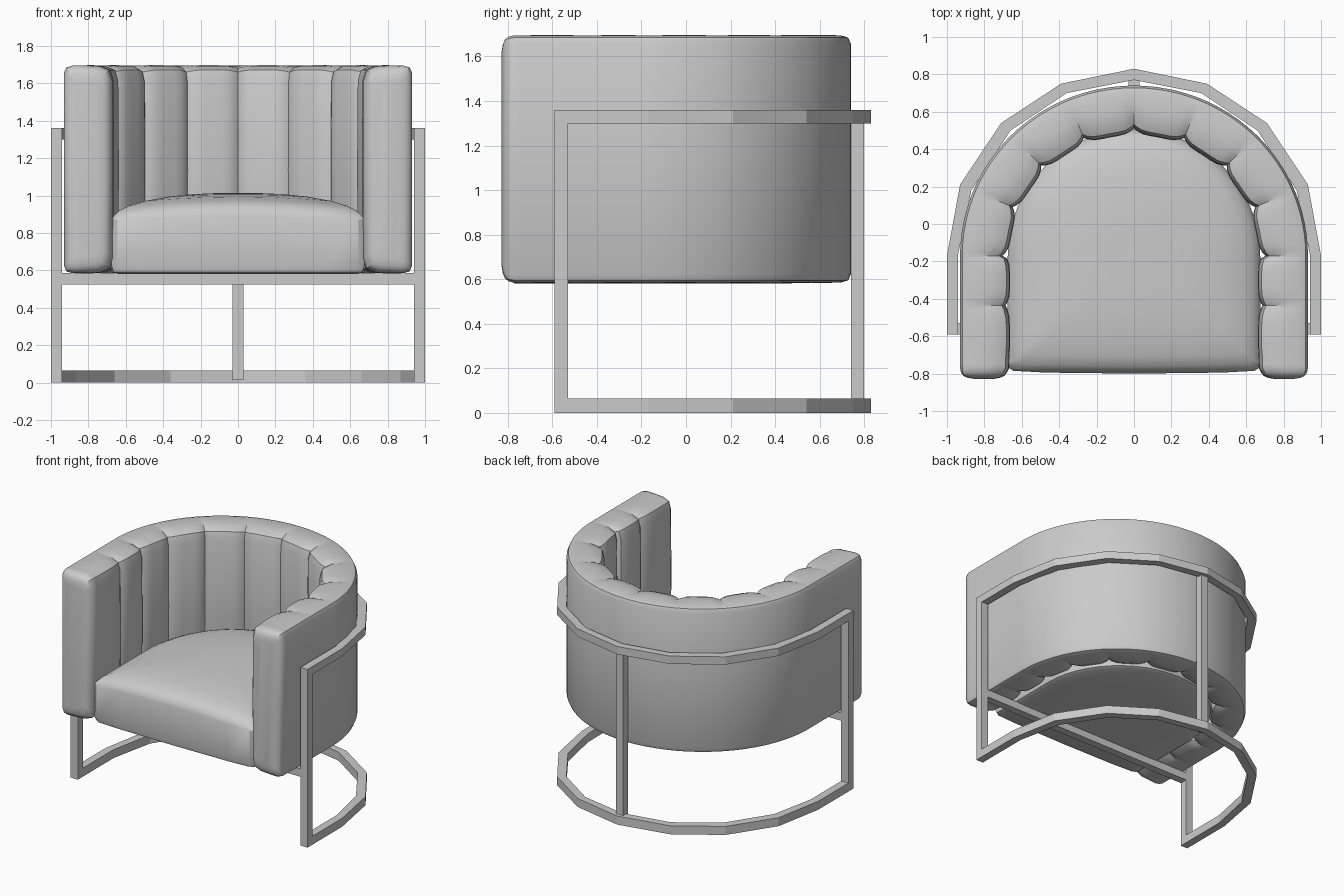
import bpy, bmesh, math

if "Cube" in bpy.data.objects:
    bpy.data.objects.remove(bpy.data.objects["Cube"])

def loft(name, rings, smooth=False):
    """Skin a list of equal-length closed rings and cap both ends."""
    bm = bmesh.new()
    vr = [[bm.verts.new(p) for p in r] for r in rings]
    n = len(vr[0])
    for a, b in zip(vr, vr[1:]):
        for i in range(n):
            j = (i + 1) % n
            bm.faces.new((a[i], a[j], b[j], b[i]))
    bm.faces.new(vr[0])
    bm.faces.new(vr[-1])
    bmesh.ops.recalc_face_normals(bm, faces=bm.faces[:])
    me = bpy.data.meshes.new(name)
    bm.to_mesh(me)
    bm.free()
    ob = bpy.data.objects.new(name, me)
    bpy.context.collection.objects.link(ob)
    if smooth:
        bpy.ops.object.select_all(action='DESELECT')
        bpy.context.view_layer.objects.active = ob
        ob.select_set(True)
        bpy.ops.object.shade_smooth_by_angle(angle=math.radians(30))
    return ob

def box(name, x0, x1, y0, y1, z0, z1):
    return loft(name, [[(x0, y0, z), (x1, y0, z), (x1, y1, z), (x0, y1, z)] for z in (z0, z1)])

# Metal frame: two faceted hoops, posts and a cross bar
OUT = [(1, -.59), (1, -.17), (.93, .21), (.71, .54), (.39, .75), (0, .83)]
INN = [(.94, -.59), (.94, -.16), (.87, .18), (.66, .50), (.36, .70), (0, .77)]

def hoop(name, z0, z1):
    def full(half):
        return half + [(-x, y) for x, y in half[-2::-1]]
    loft(name, [[(*o, z0), (*o, z1), (*i, z1), (*i, z0)] for o, i in zip(full(OUT), full(INN))])

hoop("base_hoop", 0, .065)
hoop("back_hoop", 1.30, 1.36)
box("front_post_right", .94, 1, -.59, -.53, 0, 1.36)
box("front_post_left", -1, -.94, -.59, -.53, 0, 1.36)
box("back_post", -.03, .03, .74, .80, .015, 1.33)
box("front_cross_bar", -.94, .94, -.59, -.53, .525, .585)

# Channelled backrest: one section swept round a U, pinched at each seam
CY, Z0, Z1 = -.17, .583, 1.697

def section(origin, inward, t, dip, inset=0):
    a, b = Z0 + dip, Z1 - dip
    prof = [(0, Z0 + .04), (.012, Z0 + .012), (.045, Z0 + .002), (t * .5, a), (t - .07, a + .004),
            (t - .02, a + .025), (t - .004, a + .08), (t, (a + b) / 2), (t - .004, b - .08),
            (t - .02, b - .025), (t - .07, b - .004), (t * .5, b), (.045, Z1 - .002),
            (.012, Z1 - .012), (0, Z1 - .04)]
    zc, h = (Z0 + Z1) / 2, Z1 - Z0
    ring = []
    for d, z in prof:
        d = t / 2 + (d - t / 2) * (1 - 2 * inset / t)
        z = zc + (z - zc) * (1 - 2 * inset / h)
        ring.append((origin[0] + inward[0] * d, origin[1] + inward[1] * d, z))
    return ring

# Pads on the right half, as (kind, start, end): straight y spans, then arc angles
pads = [('line', -.77, -.435), ('line', -.435, CY)]
pads += [('arc', 90 - 22.5 * k, 67.5 - 22.5 * k) for k in range(4)]
half = [section((.93, y), (-1, 0), .255, .006, e)
        for y, e in ((-.828, .075), (-.822, .04), (-.812, .018), (-.795, .005))]
for k, (kind, s, e) in enumerate(pads):
    for u in (0, .06, .18, .34, .5, .66, .82, .94):
        puff = 1 - abs(2 * u - 1) ** 4
        if k == 0 and u < .5:
            puff = max(puff, .8)
        v = s + (e - s) * u
        if kind == 'line':
            half.append(section((.93, v), (-1, 0), .243 + .025 * puff, .012 * (1 - puff)))
        else:
            c, si = math.cos(math.radians(v)), math.sin(math.radians(v))
            half.append(section((.93 * si, CY + .91 * c), (-si, -c),
                                .228 + .037 * puff, .012 * (1 - puff)))
middle = section((0, CY + .91), (0, -1), .228, .012)
mirrored = [[(-x, y, z) for x, y, z in r] for r in reversed(half)]
loft("channelled_backrest", half + [middle] + mirrored, True)

# Seat cushion: D-shaped outline stacked with a crowned top
def outline(inset, z, droop):
    r, front = .675 - inset, -.80 + inset
    pts = [(r * math.cos(a), CY + r * math.sin(a)) for a in
           (math.pi * i / 24 for i in range(25))]
    side = [(r, front + .15), (r, front + .035), (r - .03, front + .015)]
    pts += [(-x, y) for x, y in side]
    pts += [(r * f, front + .008 * abs(f)) for f in (-.7, -.35, 0, .35, .7)]
    pts += side[::-1]
    return [(x, y, z - droop * (x / .675) ** 2) for x, y in pts]

loft("seat_cushion", [outline(*v) for v in (
    (.30, .58, 0), (.03, .582, 0), (.008, .592, 0), (0, .62, 0), (0, .89, .02), (.012, .925, .035),
    (.04, .955, .04), (.09, .975, .04), (.18, .993, .04), (.30, 1.006, .04),
    (.42, 1.012, .04), (.52, 1.014, .04))], True)
